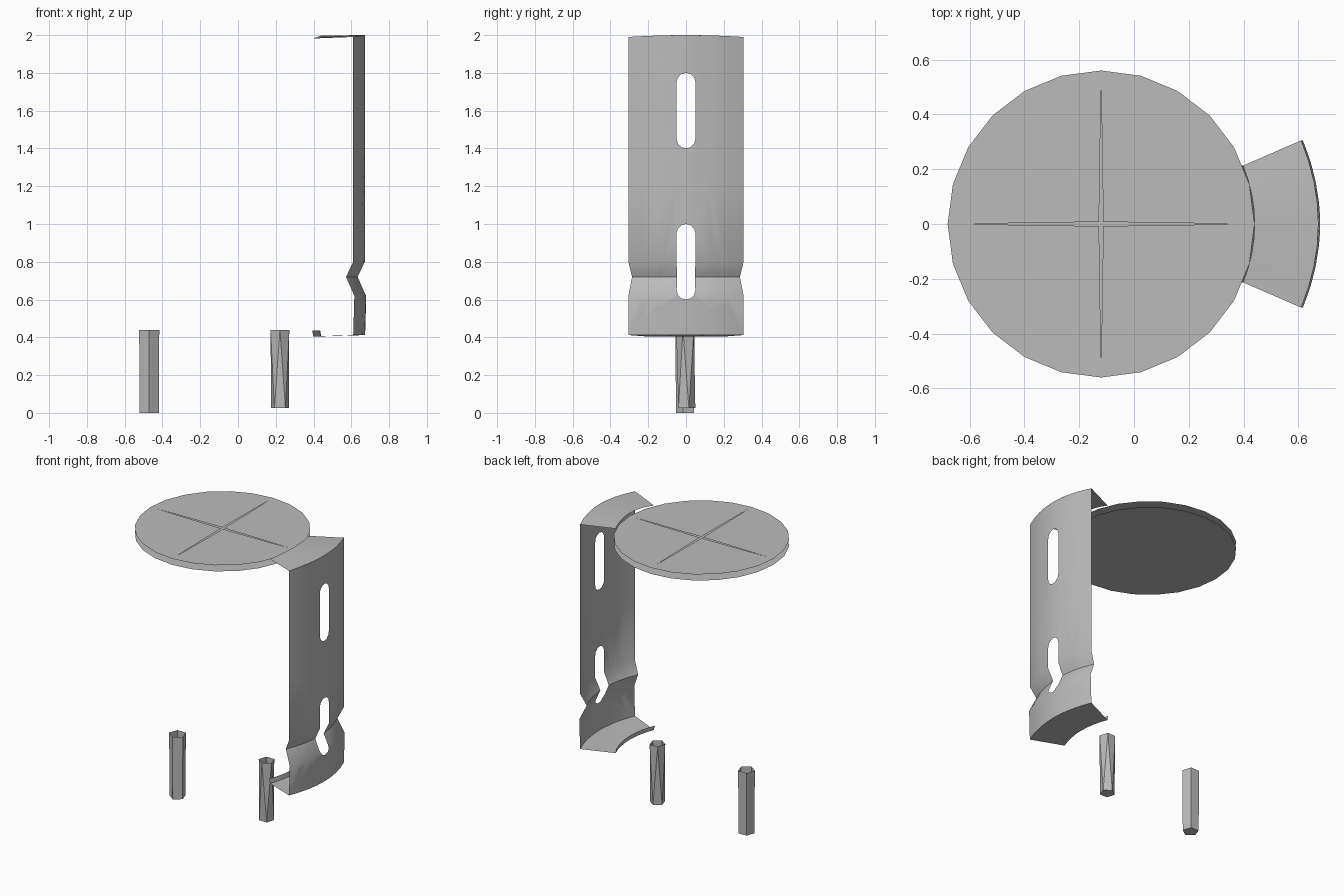
import bpy, bmesh, math
from math import sin, cos, pi

if "Cube" in bpy.data.objects:
    bpy.data.objects.remove(bpy.data.objects["Cube"], do_unlink=True)

grey = bpy.data.materials.new("plain grey")
grey.use_nodes = True
grey.diffuse_color = (0.5, 0.5, 0.5, 1)
grey.node_tree.nodes["Principled BSDF"].inputs["Base Color"].default_value = grey.diffuse_color


def finish(bm, name, smooth=None):
    """Turn a bmesh into a named object, optionally smooth shaded."""
    mesh = bpy.data.meshes.new(name)
    bm.to_mesh(mesh)
    bm.free()
    mesh.materials.append(grey)
    ob = bpy.data.objects.new(name, mesh)
    bpy.context.collection.objects.link(ob)
    if smooth:
        bpy.ops.object.select_all(action='DESELECT')
        ob.select_set(True)
        bpy.context.view_layer.objects.active = ob
        bpy.ops.object.shade_smooth_by_angle(angle=math.radians(smooth))
    return ob


def fill(loops, normal):
    """Fill an outline, with any further loops left as holes."""
    bm = bmesh.new()
    for pts in loops:
        vs = [bm.verts.new(p) for p in pts]
        for a, b in zip(vs, vs[1:] + vs[:1]):
            bm.edges.new((a, b))
    bmesh.ops.triangle_fill(bm, edges=bm.edges[:], use_beauty=True, normal=normal)
    return bm


def ring(cx, r, z, n, start=0.0):
    return [(cx + r * cos(start + 2 * pi * i / n), r * sin(start + 2 * pi * i / n), z)
            for i in range(n)]


def strip(rows, name, smooth=None):
    """Skin a sheet between rows of points."""
    bm = bmesh.new()
    grid = [[bm.verts.new(p) for p in row] for row in rows]
    for r0, r1 in zip(grid, grid[1:]):
        for i in range(len(r0) - 1):
            bm.faces.new((r0[i], r0[i + 1], r1[i + 1], r1[i]))
    return finish(bm, name, smooth)


# Round seat: an upper sheet with a tapered cross slit, and a lower sheet
CX, R = -0.12, 0.56
TOP, LOW = 1.978, 1.935
cross = []
for i in range(4):
    a = i * pi / 2
    cross.append((CX + 0.52 * cos(a), 0.52 * sin(a), TOP))
    cross.append((CX + 0.011 * cos(a + pi / 4), 0.011 * sin(a + pi / 4), TOP))
finish(fill([ring(CX, R, TOP, 24), cross], (0, 0, 1)), "seat_top")
finish(fill([ring(CX, R, LOW, 24)], (0, 0, -1)), "seat_underside")

# Curved back sheet with two slots and a pressed crease
HALF, BASE, CREST = 0.305, 0.412, 1.99
bends = [(BASE, 0), (0.62, 0.006), (0.72, -0.038), (0.8, 0), (2.1, 0)]


def arc_x(y):
    return 0.673 - 0.063 * (y / HALF) ** 2


def bend(z):
    for (z0, d0), (z1, d1) in zip(bends, bends[1:]):
        if z <= z1:
            return d0 + (d1 - d0) * (z - z0) / (z1 - z0)
    return 0


def slot(z0, z1, r=0.05, n=6):
    top = [(0, r * cos(pi * i / n), z1 - r + r * sin(pi * i / n)) for i in range(n + 1)]
    return top + [(0, -y, z0 + z1 - z) for _, y, z in top]


outline = [(0, -HALF, BASE), (0, HALF, BASE), (0, HALF, CREST), (0, -HALF, CREST)]
bm = fill([outline, slot(1.4, 1.8), slot(0.6, 1.0)], (1, 0, 0))
cuts = [((0, y, 0), (0, 1, 0)) for y in (-0.23, -0.15, -0.05, 0, 0.05, 0.15, 0.23)]
cuts += [((0, 0, z), (0, 0, 1)) for z in (0.62, 0.72, 0.8, 1.2)]
for co, no in cuts:
    bmesh.ops.bisect_plane(bm, geom=bm.verts[:] + bm.edges[:] + bm.faces[:],
                           plane_co=co, plane_no=no, dist=1e-5)
for v in bm.verts:
    y, d = v.co.y, bend(v.co.z)
    v.co.x = arc_x(y) + d
    v.co.y = y * (1 + 1.7 * min(d, 0))
    if v.co.z > CREST - 1e-4:
        v.co.z += 0.01 * (1 - (y / HALF) ** 2)
finish(bm, "back_sheet", 30)

# Flared tab joining seat and back, and the flange with upturned lip below
ts = [i / 4 - 1 for i in range(9)]
wall = [(arc_x(HALF * t), HALF * t) for t in ts]
rim = [(CX + R * cos(0.39 * t), R * sin(0.39 * t)) for t in ts]
strip([[(x, y, 1.982 + 0.016 * (1 - t * t)) for (x, y), t in zip(rim, ts)],
       [(x, y, CREST + 0.01 * (1 - t * t)) for (x, y), t in zip(wall, ts)]], "seat_tab", 30)
strip([[(x, y, BASE) for x, y in wall],
       [(x, y, 0.405) for x, y in rim],
       [(x - 0.005, y, 0.437) for x, y in rim]], "lower_flange", 30)


# Five-sided hollow posts, open at the top
def post(name, cx, z0, z1, r, twist):
    bm = bmesh.new()
    top = [bm.verts.new(p) for p in ring(cx, r, z1, 5, -pi / 2)]
    low = [bm.verts.new(p) for p in ring(cx, r * 0.95, z0, 5, -pi / 2 + twist)]
    for i in range(5):
        j = (i + 1) % 5
        bm.faces.new((low[i], low[j], top[j]))
        bm.faces.new((low[i], top[j], top[i]))
    bm.faces.new(low[::-1])
    finish(bm, name)


post("left_post", 0.222, 0.025, 0.44, 0.052, pi / 5)
post("right_post", -0.47, 0, 0.44, 0.056, 0)
